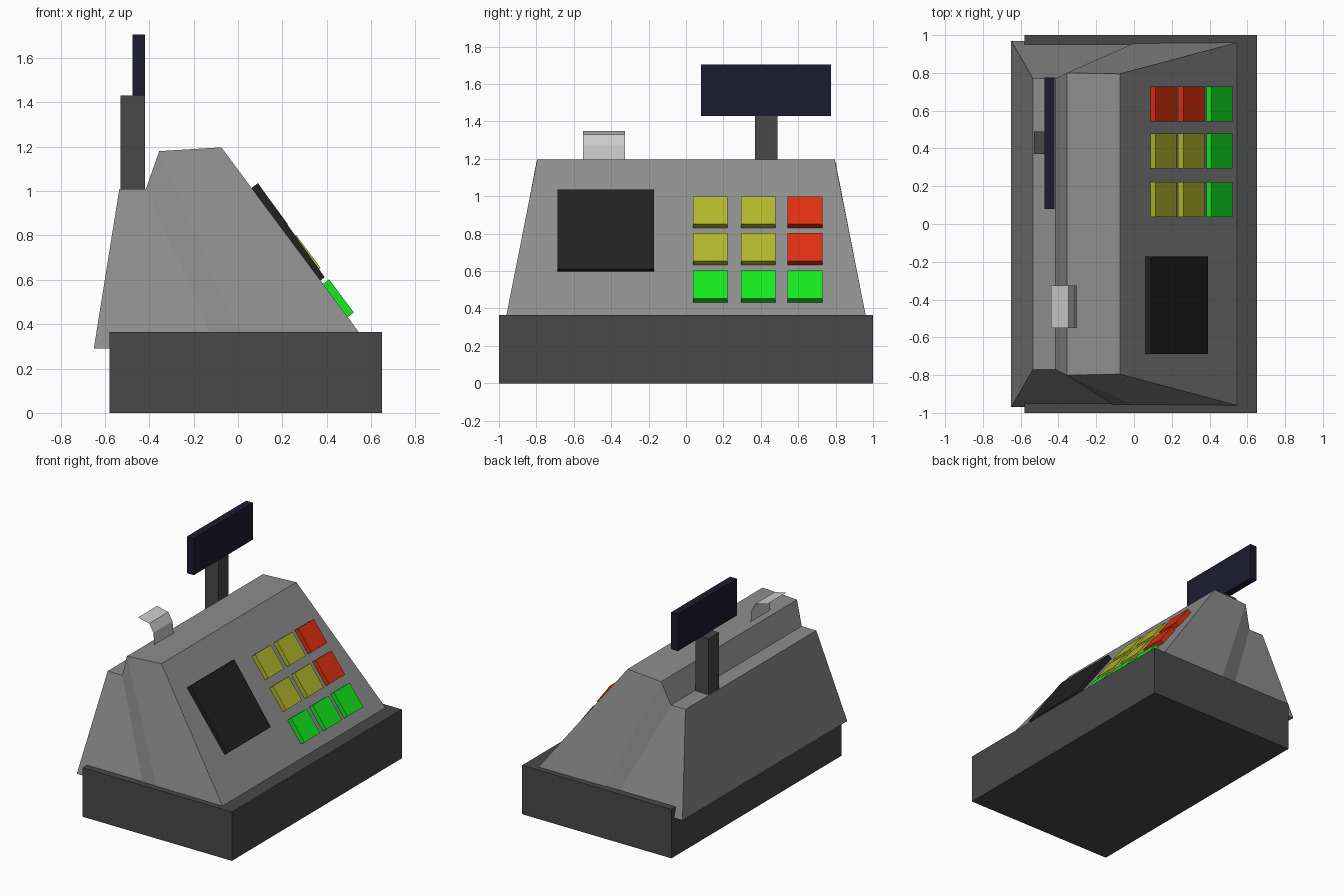
import bpy
from mathutils import Vector

if "Cube" in bpy.data.objects:
    bpy.data.objects.remove(bpy.data.objects["Cube"])


def material(name, color):
    m = bpy.data.materials.new(name)
    m.diffuse_color = (*color, 1)
    m.use_nodes = True
    m.node_tree.nodes["Principled BSDF"].inputs["Base Color"].default_value = m.diffuse_color
    return m


GREY = material("body_grey", (0.27, 0.27, 0.27))
DARK = material("dark_grey", (0.065, 0.065, 0.065))
BLACK = material("black", (0.015, 0.015, 0.015))
NAVY = material("navy", (0.012, 0.011, 0.03))
PAPER = material("paper", (0.55, 0.55, 0.55))
RED = material("red", (0.75, 0.03, 0.005))
YELLOW = material("yellow", (0.45, 0.48, 0.025))
GREEN = material("green", (0.007, 0.83, 0.014))


def mesh(name, verts, faces, mat):
    me = bpy.data.meshes.new(name)
    me.from_pydata(verts, [], faces)
    me.materials.append(mat)
    ob = bpy.data.objects.new(name, me)
    bpy.context.collection.objects.link(ob)
    return ob


def prism(name, profile, y0, y1, mat):
    """Extrude an xz profile (clockwise seen from -y) from y0 to y1."""
    n = len(profile)
    verts = [(x, y, z) for y in (y0, y1) for x, z in profile]
    faces = [tuple(range(n))[::-1], tuple(range(n, 2 * n))]
    faces += [(i, (i + 1) % n, (i + 1) % n + n, i + n) for i in range(n)]
    return mesh(name, verts, faces, mat)


def box(name, x0, x1, y0, y1, z0, z1, mat):
    return prism(name, [(x0, z0), (x0, z1), (x1, z1), (x1, z0)], y0, y1, mat)


# Drawer base
box("drawer_base", -0.58, 0.65, -1, 1, 0, 0.365, DARK)

# Tapered housing: upper outline lofted down to a wider lower outline (x, half width, z)
upper = [(-0.535, 0.77, 1.01), (-0.415, 0.77, 1.01), (-0.355, 0.80, 1.18), (-0.075, 0.795, 1.197)]
lower = [(-0.65, 0.97, 0.29), (-0.09, 0.97, 0.29), (0.03, 0.97, 0.29), (0.60, 0.975, 0.29)]
verts = [(x, s * w, z) for s in (-1, 1) for x, w, z in upper + lower]
faces = [(0, 4, 12, 8), (3, 11, 15, 7)]
for i in range(3):
    faces += [(i, i + 1, i + 5, i + 4)[::-1], (i + 8, i + 9, i + 13, i + 12),
              (i, i + 8, i + 9, i + 1)[::-1], (i + 4, i + 5, i + 13, i + 12)[::-1]]
mesh("housing", verts, faces, GREY)

# Sloped panel frame: distance s down the slope, n outward from it
TOP = Vector((-0.075, 1.197))
DOWN = Vector((0.62, -0.832)).normalized()
OUT = Vector((-DOWN.y, DOWN.x))


def on_slope(name, s0, s1, y0, y1, h0, h1, mat):
    pts = [(s0, -0.004), (s0, h0), (s1, h1), (s1, -0.004)]
    return prism(name, [tuple(TOP + DOWN * s + OUT * n) for s, n in pts], y0, y1, mat)


# Screen and key grid
on_slope("screen", 0.228, 0.748, -0.688, -0.172, 0.036, 0.024, BLACK)
for r, (s0, s1) in enumerate([(0.272, 0.457), (0.517, 0.703), (0.767, 0.954)]):
    for c, y in enumerate([0.037, 0.293, 0.543]):
        mat = GREEN if r == 2 else RED if c == 2 else YELLOW
        on_slope(f"key_{r}_{c}", s0, s1, y, y + 0.186, 0.034, 0.034, mat)

# Customer display on its pole
box("display_pole", -0.53, -0.42, 0.37, 0.49, 1.0, 1.43, DARK)
box("customer_display", -0.475, -0.42, 0.08, 0.775, 1.43, 1.705, NAVY)

# Receipt: a thin open sheet curling backwards
curl = [(-0.305, 1.18), (-0.312, 1.27), (-0.347, 1.33), (-0.44, 1.35)]
mesh("receipt", [(x, y, z) for y in (-0.55, -0.325) for x, z in curl],
     [(i, i + 4, i + 5, i + 1) for i in range(3)], PAPER)
